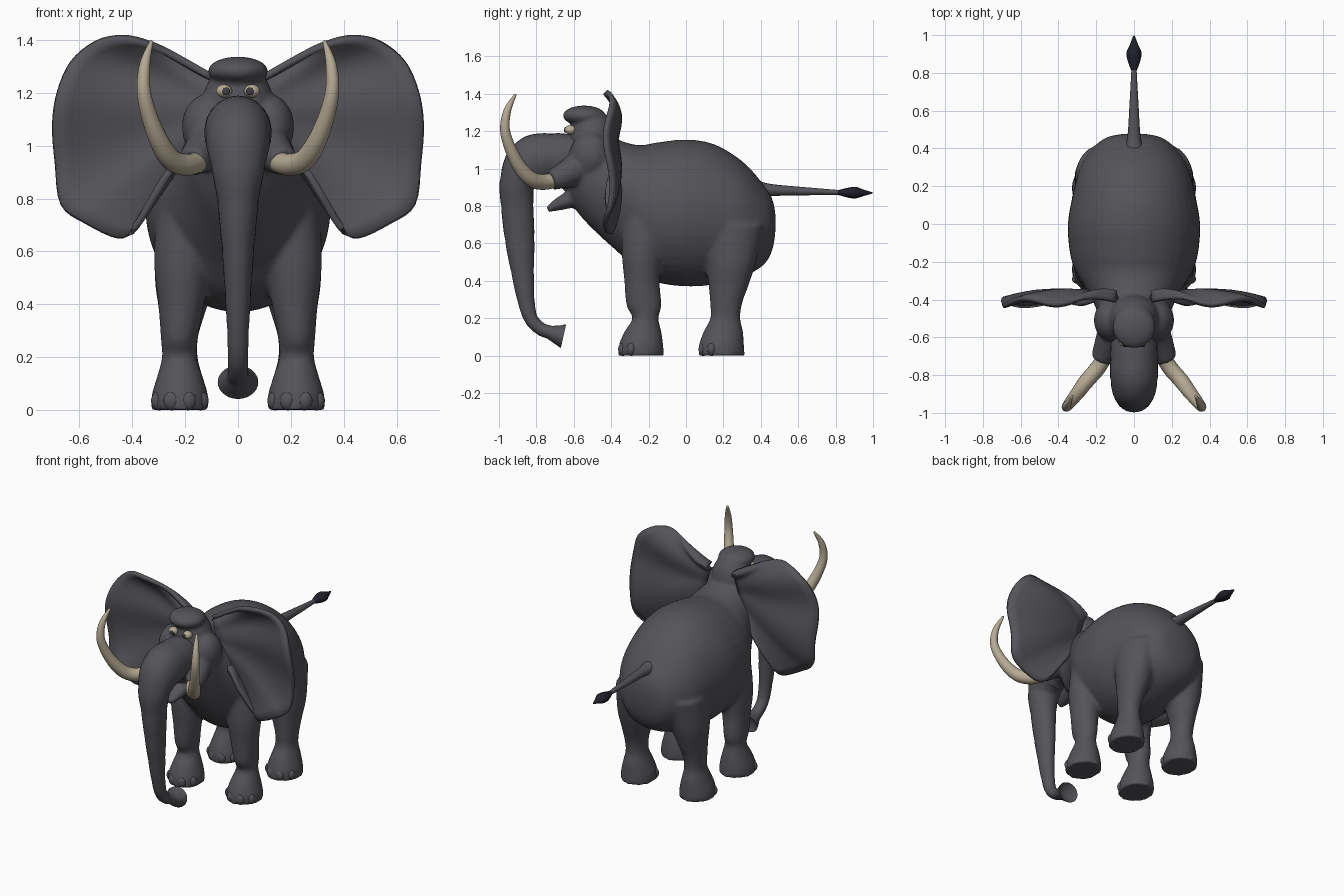
import bpy, bmesh, math
from mathutils import Vector, Matrix

if "Cube" in bpy.data.objects:
    bpy.data.objects.remove(bpy.data.objects["Cube"])


def material(name, rgb):
    m = bpy.data.materials.new(name)
    m.diffuse_color = (*rgb, 1)
    m.use_nodes = True
    m.node_tree.nodes["Principled BSDF"].inputs["Base Color"].default_value = m.diffuse_color
    return m


GREY = material("grey skin", (0.088, 0.088, 0.1))
IVORY = material("ivory", (0.46, 0.40, 0.29))
DARK = material("dark hair", (0.014, 0.014, 0.024))
IRIS = material("iris grey", (0.05, 0.05, 0.06))


def catmull(a, b, c, d, t):
    return [0.5 * (2 * q + (r - p) * t + (2 * p - 5 * q + 4 * r - s) * t * t
                   + (3 * q - p - 3 * r + s) * t ** 3) for p, q, r, s in zip(a, b, c, d)]


def smooth_path(pts, steps):
    e = [pts[0]] + list(pts) + [pts[-1]]
    out = [catmull(*e[i:i + 4], j / steps) for i in range(len(pts) - 1) for j in range(steps)]
    return out + [list(pts[-1])]


def loft(bm, stations, axis=None, steps=5, sides=28, groove=0.0, cap=0.0):
    """Skin elliptical rings; a station is x, y, z, half width, half depth."""
    p = smooth_path(stations, steps)
    rings = []
    for i, (x, y, z, rx, ry) in enumerate(p):
        a, b = p[max(i - 1, 0)], p[min(i + 1, len(p) - 1)]
        t = Vector(axis) if axis else (Vector(b[:3]) - Vector(a[:3])).normalized()
        side = (Vector((1, 0, 0)) - t * t.x).normalized()
        up = t.cross(side)
        k = 1 - groove if i % steps == 0 else 1
        rings.append([bm.verts.new(Vector((x, y, z)) + side * (rx * k * math.cos(w)) + up * (ry * k * math.sin(w)))
                      for w in (2 * math.pi * s / sides for s in range(sides))])
    for r, q in zip(rings, rings[1:]):
        for s in range(sides):
            n = (s + 1) % sides
            bm.faces.new((r[s], r[n], q[n], q[s]))
    first = bm.verts.new(p[0][:3])
    last = bm.verts.new(Vector(p[-1][:3]) + t * cap)
    for s in range(sides):
        n = (s + 1) % sides
        bm.faces.new((first, rings[0][n], rings[0][s]))
        bm.faces.new((last, rings[-1][s], rings[-1][n]))


def ball(bm, centre, radii):
    bmesh.ops.create_uvsphere(bm, u_segments=24, v_segments=16, radius=1,
                              matrix=Matrix.Translation(centre) @ Matrix.Diagonal((*radii, 1)))


def finish(bm, name, mat, angle=50):
    bmesh.ops.recalc_face_normals(bm, faces=bm.faces)
    me = bpy.data.meshes.new(name)
    bm.to_mesh(me)
    bm.free()
    me.materials.append(mat)
    ob = bpy.data.objects.new(name, me)
    bpy.context.collection.objects.link(ob)
    bpy.ops.object.select_all(action='DESELECT')
    ob.select_set(True)
    bpy.context.view_layer.objects.active = ob
    bpy.ops.object.shade_smooth_by_angle(angle=math.radians(angle))
    return ob


def mirror(pts, s):
    return [(p[0] * s, *p[1:]) for p in pts]


# Torso and neck: y, bottom, top, half width
bm = bmesh.new()
torso = [(.478, .66, .76, .05), (.46, .56, .84, .14), (.41, .48, .92, .21), (.3, .42, 1.04, .285),
         (.15, .38, 1.13, .325), (0, .37, 1.155, .35), (-.15, .39, 1.14, .34), (-.25, .44, 1.125, .31),
         (-.35, .54, 1.15, .25), (-.45, .63, 1.2, .2), (-.55, .73, 1.22, .17), (-.62, .82, 1.13, .11)]
loft(bm, [(0, y, (a + b) / 2, w, (b - a) / 2) for y, a, b, w in torso], axis=(0, 1, 0), sides=40)

# Head: skull, flat crown, muzzle, lower lip
ball(bm, (0, -.5, 1.15), (.135, .125, .17))
ball(bm, (0, -.545, 1.283), (.115, .115, .054))
ball(bm, (0, -.62, 1.02), (.12, .1, .14))
loft(bm, [(0, -.48, .88, .11, .1), (0, -.59, .845, .075, .055), (0, -.68, .81, .05, .035),
          (0, -.74, .78, .025, .016)])

front = [(.19, -.2, .78, .12, .14), (.21, -.232, .56, .108, .112), (.215, -.235, .4, .087, .095),
         (.222, -.225, .27, .07, .094), (.222, -.217, .2, .066, .07), (.22, -.23, .13, .085, .098),
         (.22, -.24, .06, .106, .118), (.22, -.24, 0, .11, .122)]
hind = [(.18, .24, .7, .13, .18), (.2, .24, .5, .115, .135), (.21, .228, .38, .09, .108),
        (.22, .215, .28, .07, .086), (.22, .21, .2, .067, .08), (.22, .2, .13, .085, .105),
        (.22, .19, .06, .106, .12), (.22, .19, 0, .11, .124)]
for s in (1, -1):
    # Cheeks, tusk sockets, legs
    ball(bm, (s * .118, -.51, 1.07), (.095, .11, .125))
    loft(bm, mirror([(.09, -.53, 1.03, .09, .09), (.14, -.64, .97, .072, .072),
                     (.175, -.72, .938, .055, .055)], s))
    loft(bm, mirror(front, s), axis=(0, 0, -1))
    loft(bm, mirror(hind, s), axis=(0, 0, -1))
body = finish(bm, "body", GREY)
remesh = body.modifiers.new("fuse", 'REMESH')
remesh.mode = 'VOXEL'
remesh.voxel_size = 0.012
remesh.use_smooth_shade = True
blend = body.modifiers.new("blend", 'SMOOTH')
blend.factor = 0.5
blend.iterations = 6

# Trunk with grooves and a hollow flared tip
bm = bmesh.new()
loft(bm, [(0, -.6, 1.04, .12, .14), (0, -.72, 1.055, .127, .135), (0, -.83, 1.03, .125, .138),
          (0, -.9, .93, .105, .097), (0, -.902, .8, .08, .087), (0, -.889, .62, .062, .079),
          (0, -.874, .45, .05, .061), (0, -.856, .3, .041, .046), (0, -.83, .2, .038, .037),
          (0, -.78, .145, .038, .035), (0, -.73, .125, .045, .037), (0, -.68, .11, .068, .055),
          (0, -.655, .104, .078, .066)], groove=.025, cap=-.045)
finish(bm, "trunk", GREY)

# Toenails around the front of each foot
bm = bmesh.new()
for s in (1, -1):
    for y in (-.24, .19):
        for a in (-60, -20, 20, 60):
            w = math.radians(a)
            ball(bm, (s * .22 + .09 * math.sin(w), y - .104 * math.cos(w), .034), (.031, .025, .036))
finish(bm, "toenails", GREY)

# Ears: fan from the attachment line to a smooth outline, cupped and rippled
rim = [(.1, 1.26), (.24, 1.34), (.34, 1.39), (.44, 1.41), (.54, 1.39), (.63, 1.32), (.68, 1.21), (.70, 1.08),
       (.69, .93), (.67, .78), (.58, .71), (.45, .65), (.39, .69), (.33, .79), (.26, .9), (.17, .97)]
edge = smooth_path(rim, 4)
for s, label in ((1, "left"), (-1, "right")):
    bm = bmesh.new()
    rows = []
    for i, (x, z) in enumerate(edge):
        f = i / (len(edge) - 1)
        ix, iz = .09 + .07 * f, 1.24 - .24 * f
        row = []
        for j in range(11):
            r = j / 10
            y = -.40 + .16 * r * (1 - r) - .015 * r * r + .018 * r * math.sin(f * 26)
            row.append(bm.verts.new((s * (ix + (x - ix) * r), y, iz + (z - iz) * r)))
        rows.append(row)
    for a, b in zip(rows, rows[1:]):
        for j in range(10):
            bm.faces.new((a[j], a[j + 1], b[j + 1], b[j]))
    ear = finish(bm, label + "_ear", GREY)
    solid = ear.modifiers.new("thickness", 'SOLIDIFY')
    solid.thickness = .026
    solid.offset = 0

    # Tusk
    bm = bmesh.new()
    loft(bm, mirror([(.14, -.68, .945, .04, .04), (.19, -.76, .928, .042, .042), (.25, -.83, .945, .041, .041),
                     (.295, -.89, 1.01, .037, .037), (.335, -.94, 1.11, .031, .031),
                     (.357, -.968, 1.21, .026, .026), (.352, -.955, 1.31, .02, .02),
                     (.327, -.912, 1.395, .007, .007)], s), sides=20, cap=.005)
    finish(bm, label + "_tusk", IVORY)

    # Eye and iris
    bm = bmesh.new()
    ball(bm, (s * .053, -.618, 1.207), (.03, .03, .025))
    finish(bm, label + "_eye", IVORY)
    bm = bmesh.new()
    ball(bm, (s * .045, -.646, 1.206), (.014, .006, .015))
    finish(bm, label + "_iris", IRIS)

# Tail and tuft
bm = bmesh.new()
loft(bm, [(0, .4, .885, .05, .045), (0, .47, .884, .034, .031), (0, .65, .878, .023, .021),
          (0, .83, .872, .013, .012)], sides=16)
finish(bm, "tail", GREY)
bm = bmesh.new()
loft(bm, [(0, .81, .872, .014, .012), (0, .86, .871, .032, .025), (0, .905, .871, .04, .031),
          (0, .95, .87, .022, .017), (0, .998, .87, .003, .003)], sides=12)
finish(bm, "tail_tuft", DARK)
